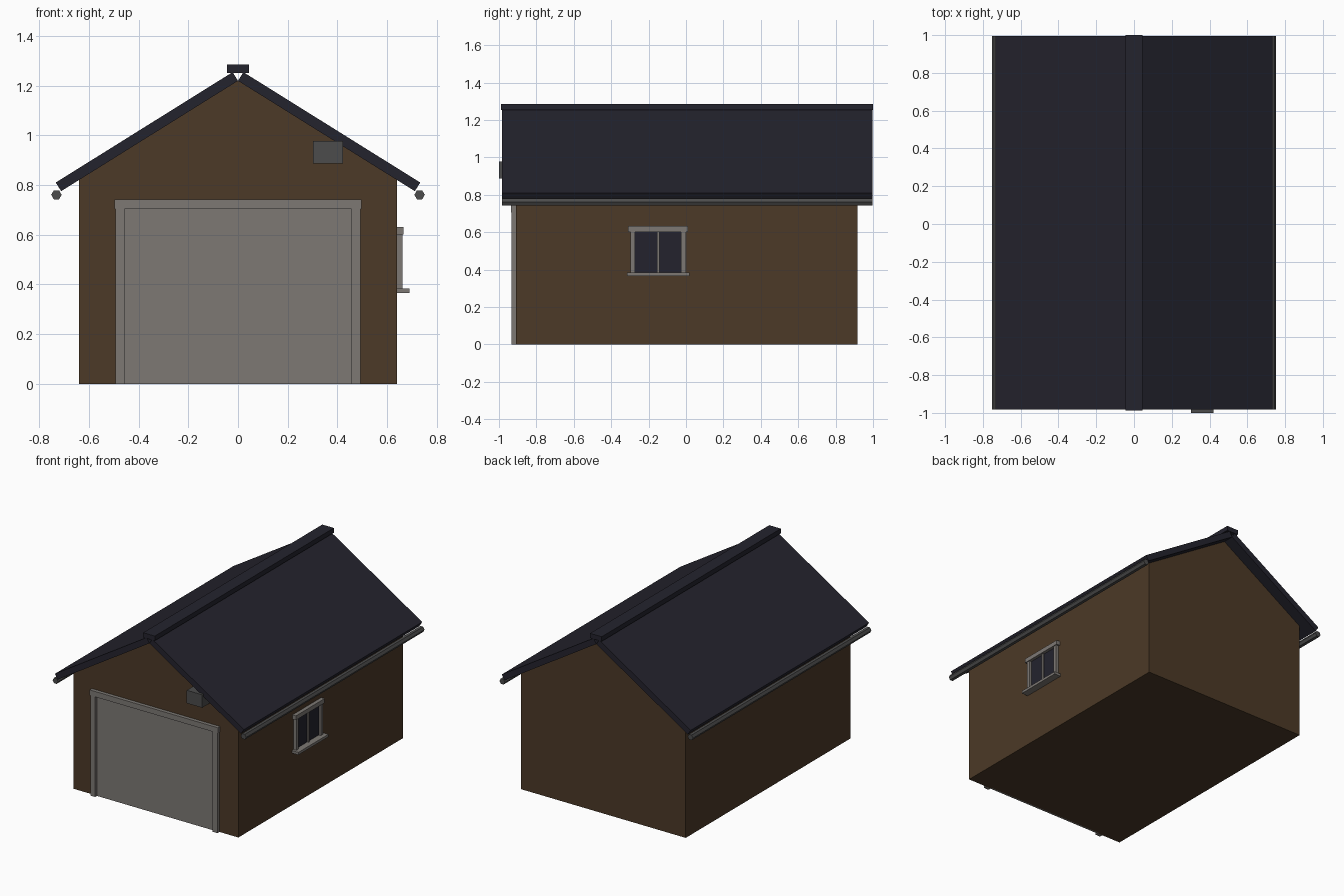
import bpy, bmesh, math

if "Cube" in bpy.data.objects:
    bpy.data.objects.remove(bpy.data.objects["Cube"])


def mat(name, rgb):
    m = bpy.data.materials.new(name)
    m.diffuse_color = (*rgb, 1)
    m.use_nodes = True
    m.node_tree.nodes["Principled BSDF"].inputs["Base Color"].default_value = m.diffuse_color
    return m


WALL = mat("brown wall", (0.072, 0.041, 0.020))
ROOF = mat("dark slate roof", (0.0175, 0.0168, 0.0265))
TRIM = mat("light grey trim", (0.205, 0.190, 0.175))
METAL = mat("dark grey metal", (0.072, 0.072, 0.072))
GLASS = mat("dark glass", (0.017, 0.0165, 0.027))


def prism(name, pts, y0, y1, material):
    """Extrude an x-z outline along y."""
    bm = bmesh.new()
    a = [bm.verts.new((x, y0, z)) for x, z in pts]
    b = [bm.verts.new((x, y1, z)) for x, z in pts]
    bm.faces.new(a)
    bm.faces.new(b[::-1])
    n = len(pts)
    for i in range(n):
        j = (i + 1) % n
        bm.faces.new((a[j], a[i], b[i], b[j]))
    bmesh.ops.recalc_face_normals(bm, faces=bm.faces)
    me = bpy.data.meshes.new(name)
    bm.to_mesh(me)
    bm.free()
    me.materials.append(material)
    ob = bpy.data.objects.new(name, me)
    bpy.context.collection.objects.link(ob)
    return ob


def box(name, x, y, z, material):
    return prism(name, [(x[0], z[0]), (x[1], z[0]), (x[1], z[1]), (x[0], z[1])], y[0], y[1], material)


F, B = -0.91, 0.917          # front and back wall
APEX, SLOPE = 1.22, 0.624    # gable peak and roof pitch
W = 0.64
EAVE = APEX - W * SLOPE

# Body with gables
prism("walls", [(-W, 0), (W, 0), (W, EAVE), (0, APEX), (-W, EAVE)], F, B, WALL)

# Roof slabs and gutters on both sides
ang = math.atan(SLOPE)
nx, nz = 0.041 * math.sin(ang), 0.041 * math.cos(ang)
ex = 0.712
ez = APEX - ex * SLOPE
for s, side in ((-1, "left"), (1, "right")):
    prism("roof_" + side, [(0, APEX), (s * ex, ez), (s * (ex + nx), ez + nz), (s * nx, APEX + nz)],
          -0.983, 0.996, ROOF)
    prism("gutter_" + side,
          [(s * 0.731 + 0.021 * math.cos(k * math.pi / 3), 0.761 + 0.021 * math.sin(k * math.pi / 3))
           for k in range(6)], -0.983, 0.996, METAL)
    # Garage door post
    box("door_post_" + side, sorted((s * 0.456, s * 0.494)), (-0.933, F), (0, 0.71), TRIM)
box("ridge_cap", (-0.045, 0.045), (-0.988, 1.0), (1.252, 1.285), ROOF)

# Garage door
box("garage_door", (-0.458, 0.458), (F - 0.003, F + 0.01), (0, 0.706), TRIM)
box("door_header", (-0.498, 0.498), (-0.935, F), (0.704, 0.742), TRIM)

# Lamp box under the front gable
box("lamp_box", (0.302, 0.422), (-1.0, F), (0.887, 0.978), METAL)

# Side window
box("window_glass", (W, W + 0.006), (-0.275, -0.02), (0.38, 0.605), GLASS)
box("window_mullion", (W, W + 0.015), (-0.156, -0.143), (0.38, 0.605), TRIM)
for name, y in (("front", (-0.297, -0.272)), ("back", (-0.026, -0.001))):
    box("window_jamb_" + name, (W, W + 0.022), y, (0.38, 0.605), TRIM)
box("window_header", (W, W + 0.027), (-0.31, 0.01), (0.602, 0.632), TRIM)
box("window_sill", (W, W + 0.05), (-0.316, 0.018), (0.366, 0.384), TRIM)
